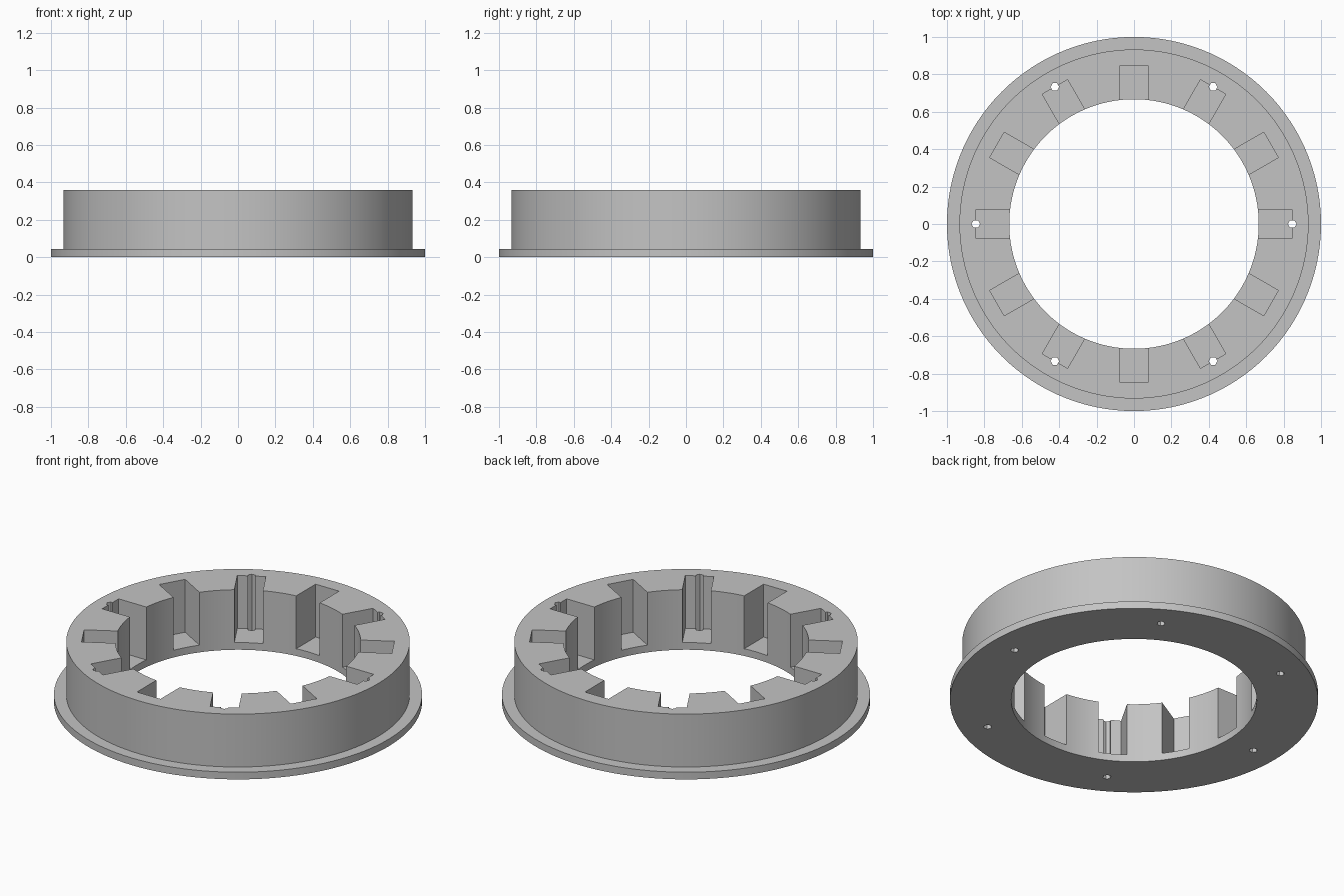
import bpy
import bmesh
from math import cos, sin, tau, radians
from mathutils import Matrix

if "Cube" in bpy.data.objects:
    bpy.data.objects.remove(bpy.data.objects["Cube"], do_unlink=True)

OUTER, BODY, BORE = 1.0, 0.933, 0.667
FLANGE, HEIGHT = 0.043, 0.36
SLOT_END, SLOT_WIDTH, HOLE = 0.846, 0.156, 0.023
SEGMENTS = 120

grey = bpy.data.materials.new("light grey")
grey.use_nodes = True
colour = (0.55, 0.55, 0.55, 1)
grey.diffuse_color = colour
grey.node_tree.nodes["Principled BSDF"].inputs["Base Color"].default_value = colour


def make_object(name, bm):
    bmesh.ops.recalc_face_normals(bm, faces=bm.faces)
    mesh = bpy.data.meshes.new(name)
    bm.to_mesh(mesh)
    bm.free()
    mesh.materials.append(grey)
    obj = bpy.data.objects.new(name, mesh)
    bpy.context.collection.objects.link(obj)
    return obj


def cut(target, cutter):
    cutter.hide_render = True
    mod = target.modifiers.new("cut", 'BOOLEAN')
    mod.operation = 'DIFFERENCE'
    mod.solver = 'EXACT'
    mod.object = cutter
    bpy.context.view_layer.objects.active = target
    bpy.ops.object.modifier_apply(modifier=mod.name)
    bpy.data.objects.remove(cutter, do_unlink=True)


# Flanged ring, a stepped profile turned around z
profile = [(BORE, 0), (OUTER, 0), (OUTER, FLANGE), (BODY, FLANGE),
           (BODY, HEIGHT), (BORE, HEIGHT)]
bm = bmesh.new()
rings = []
for i in range(SEGMENTS):
    a = tau * i / SEGMENTS
    rings.append([bm.verts.new((r * cos(a), r * sin(a), z)) for r, z in profile])
for i, ring in enumerate(rings):
    following = rings[(i + 1) % SEGMENTS]
    for j in range(len(profile)):
        k = (j + 1) % len(profile)
        bm.faces.new((ring[j], following[j], following[k], ring[k]))
housing = make_object("flanged_ring", bm)

# Twelve pockets open to the bore and the top
bm = bmesh.new()
start, top = 0.5, HEIGHT + 0.1
for i in range(12):
    place = (Matrix.Rotation(tau * i / 12, 4, 'Z')
             @ Matrix.Translation(((start + SLOT_END) / 2, 0, (FLANGE + top) / 2))
             @ Matrix.Diagonal((SLOT_END - start, SLOT_WIDTH, top - FLANGE, 1)))
    bmesh.ops.create_cube(bm, size=1, matrix=place)
cut(housing, make_object("pocket_cutter", bm))

# Six hexagonal screw holes that groove the back of every other pocket
bm = bmesh.new()
for i in range(6):
    a = tau * i / 6
    place = (Matrix.Translation((SLOT_END * cos(a), SLOT_END * sin(a), HEIGHT / 2))
             @ Matrix.Rotation(radians(30), 4, 'Z'))
    bmesh.ops.create_cone(bm, cap_ends=True, segments=6, radius1=HOLE,
                          radius2=HOLE, depth=HEIGHT * 2, matrix=place)
cut(housing, make_object("hole_cutter", bm))

# Smooth round walls with crisp edges
bpy.ops.object.select_all(action='DESELECT')
housing.select_set(True)
bpy.context.view_layer.objects.active = housing
bpy.ops.object.shade_smooth_by_angle(angle=radians(20))
